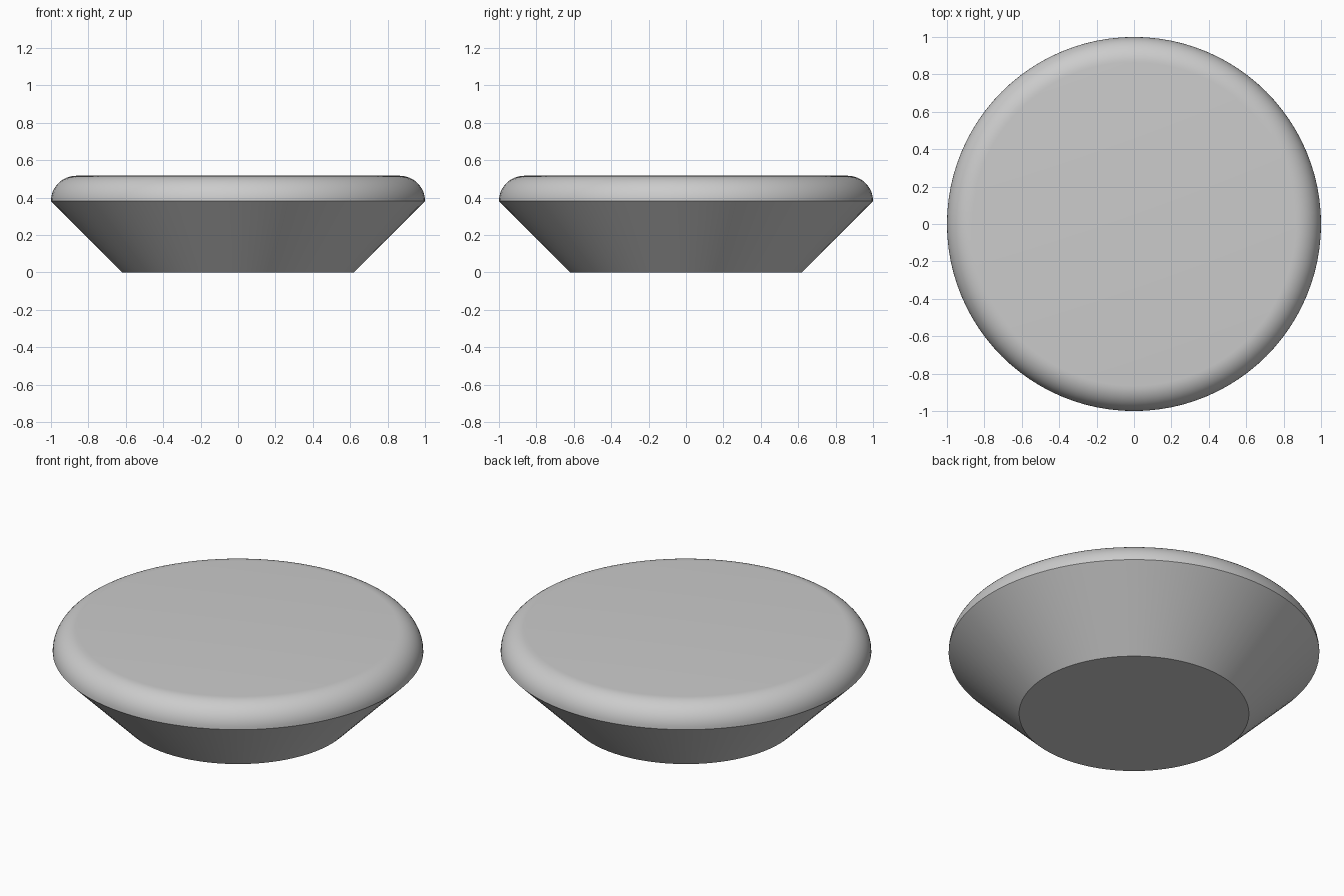
import bpy, bmesh, math

if "Cube" in bpy.data.objects:
    bpy.data.objects.remove(bpy.data.objects["Cube"])

SEGMENTS = 96
BASE_R, RIM_R, RIM_Z, FILLET = 0.62, 1.0, 0.382, 0.135

# Half profile: flared base, then a quarter-round rim up to the flat top
profile = [(BASE_R, 0.0)]
for i in range(13):
    a = math.radians(90 * i / 12)
    profile.append((RIM_R - FILLET + FILLET * math.cos(a), RIM_Z + FILLET * math.sin(a)))

# Revolve the profile into a closed solid
bm = bmesh.new()
rings = []
for r, z in profile:
    rings.append([bm.verts.new((r * math.cos(2 * math.pi * k / SEGMENTS),
                                r * math.sin(2 * math.pi * k / SEGMENTS), z))
                  for k in range(SEGMENTS)])
for low, high in zip(rings, rings[1:]):
    for k in range(SEGMENTS):
        n = (k + 1) % SEGMENTS
        bm.faces.new((low[k], low[n], high[n], high[k]))

# Flat bottom and top
bm.faces.new(rings[0][::-1])
bm.faces.new(rings[-1])

mesh = bpy.data.meshes.new("round_knob")
bm.to_mesh(mesh)
bm.free()
knob = bpy.data.objects.new("round_knob", mesh)
bpy.context.collection.objects.link(knob)

# Smooth sides with crisp rim and base edges
bpy.context.view_layer.objects.active = knob
knob.select_set(True)
bpy.ops.object.shade_smooth_by_angle(angle=math.radians(30))
